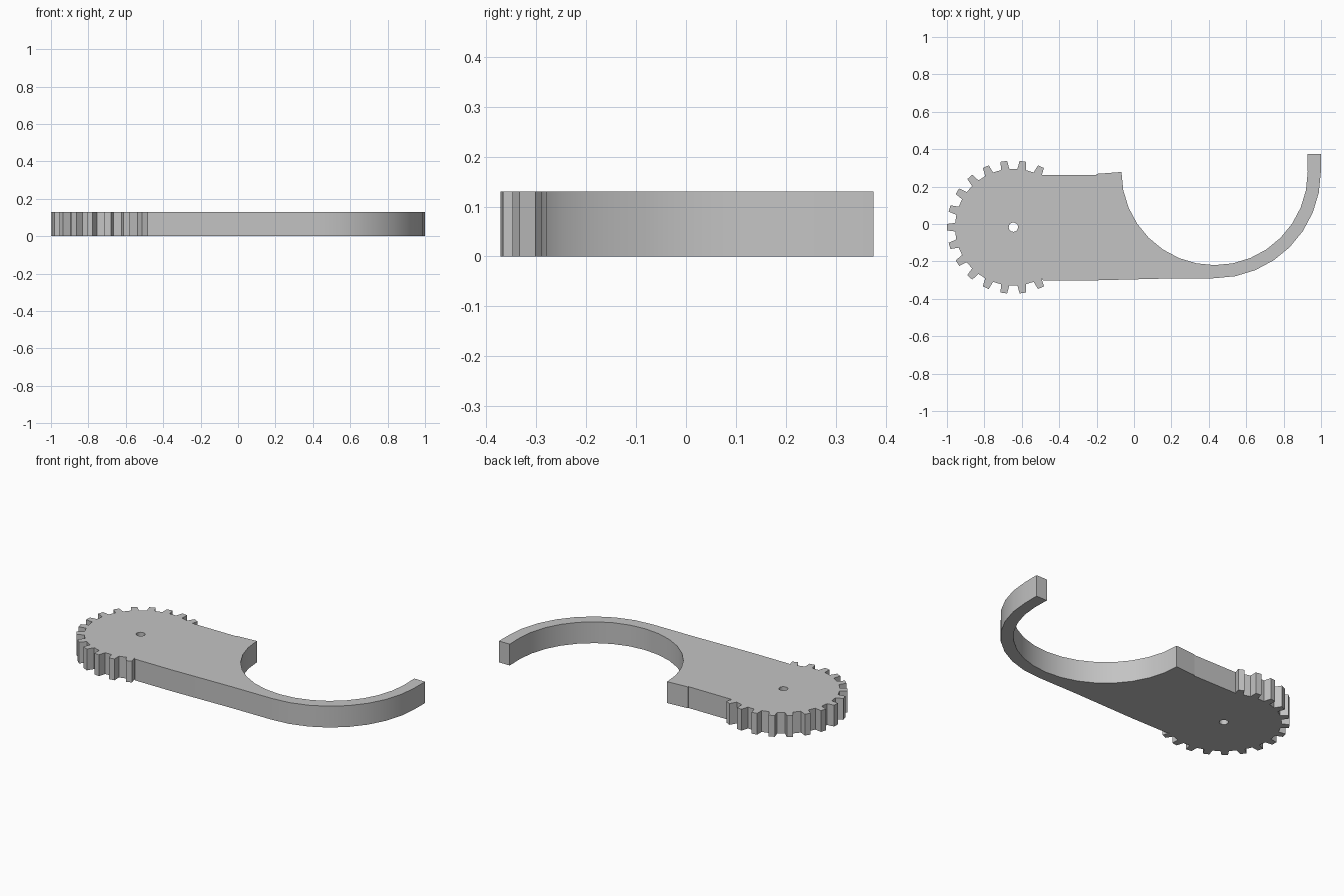
import bpy
import bmesh
from math import cos, sin, radians

cube = bpy.data.objects.get("Cube")
if cube:
    bpy.data.objects.remove(cube, do_unlink=True)

THICKNESS = 0.13
GEAR = (-0.645, -0.017)
HOOK = (0.431, 0.278)


def polar(centre, radius, degrees):
    a = radians(degrees)
    return (centre[0] + radius * cos(a), centre[1] + radius * sin(a))


def arc(centre, radius, start, end, steps):
    return [polar(centre, radius, start + (end - start) * i / steps)
            for i in range(steps + 1)]


# Gear teeth, running round the rounded end of the plate
outline = []
pitch = 360 / 22
for k in range(4, 19):
    for radius, offset in ((0.312, -4.2), (0.356, -2.8), (0.356, 2.8), (0.312, 4.2)):
        outline.append(polar(GEAR, radius, k * pitch + offset))

# Lower edge, outer hook arc and hook tip
outline += [(-0.485, -0.302), (-0.24, -0.302), (0.16, -0.292)]
outline += arc(HOOK, 0.568, 270, 360, 8)
outline += [(1.0, 0.375), (0.927, 0.375)]

# Inner hook arc, then the upper edge back to the gear
outline += arc(HOOK, 0.498, 0, -180, 16)
outline += [(-0.2, 0.268), (-0.2, 0.263), (-0.495, 0.263)]

# Pivot hole
hole = arc(GEAR, 0.025, 0, 337.5, 15)

bm = bmesh.new()
edges = []
for loop in (outline, hole):
    verts = [bm.verts.new((x, y, 0)) for x, y in loop]
    edges += [bm.edges.new((verts[i - 1], verts[i])) for i in range(len(verts))]
bmesh.ops.triangle_fill(bm, use_beauty=True, use_dissolve=False, edges=edges,
                        normal=(0, 0, 1))
result = bmesh.ops.extrude_face_region(bm, geom=bm.faces[:], use_keep_orig=True)
top = [g for g in result["geom"] if isinstance(g, bmesh.types.BMVert)]
bmesh.ops.translate(bm, verts=top, vec=(0, 0, THICKNESS))
bmesh.ops.recalc_face_normals(bm, faces=bm.faces[:])

mesh = bpy.data.meshes.new("geared_hook")
bm.to_mesh(mesh)
bm.free()
obj = bpy.data.objects.new("geared_hook", mesh)
bpy.context.collection.objects.link(obj)

# Plain grey material
grey = bpy.data.materials.new("light_grey")
grey.use_nodes = True
colour = (0.55, 0.55, 0.55, 1)
grey.diffuse_color = colour
grey.node_tree.nodes["Principled BSDF"].inputs["Base Color"].default_value = colour
mesh.materials.append(grey)

# Smooth arcs with sharp teeth and rims
bpy.ops.object.select_all(action="DESELECT")
obj.select_set(True)
bpy.context.view_layer.objects.active = obj
bpy.ops.object.shade_smooth_by_angle(angle=radians(25))
